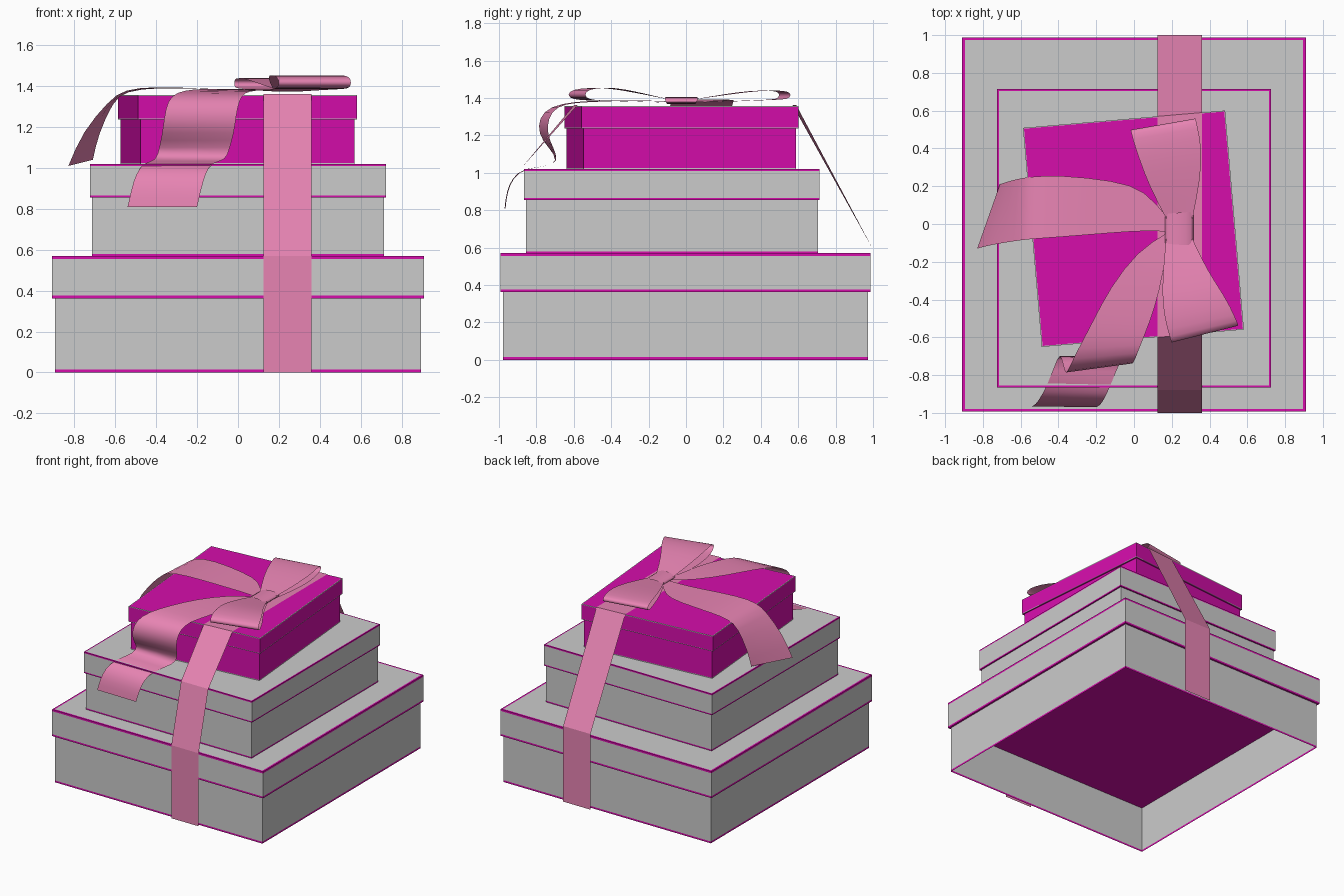
import bpy, bmesh
from math import radians
from mathutils import Matrix

if "Cube" in bpy.data.objects:
    bpy.data.objects.remove(bpy.data.objects["Cube"])


def material(name, rgb):
    m = bpy.data.materials.new(name)
    m.diffuse_color = (*rgb, 1)
    m.use_nodes = True
    m.node_tree.nodes["Principled BSDF"].inputs["Base Color"].default_value = m.diffuse_color
    return m


MAGENTA = material("magenta", (0.67, 0.004, 0.41))
PINK = material("pink", (0.80, 0.23, 0.45))
GREY = None


def finish(name, bm, mats):
    me = bpy.data.meshes.new(name)
    bm.to_mesh(me)
    bm.free()
    for m in mats:
        me.materials.append(m)
    ob = bpy.data.objects.new(name, me)
    bpy.context.collection.objects.link(ob)
    return ob


def rings(name, centre, size, rot, profile, bands, main, trim, bottom=False, top=False):
    """Rectangular shell: profile is (inset, z); bands marks trim (1) or main (0)."""
    bm = bmesh.new()
    loops = []
    for inset, z in profile:
        w, d = size[0] / 2 - inset, size[1] / 2 - inset
        loops.append([bm.verts.new((sx * w, sy * d, z))
                      for sx, sy in ((-1, -1), (1, -1), (1, 1), (-1, 1))])
    for a, b, slot in zip(loops, loops[1:], bands):
        for i in range(4):
            j = (i + 1) % 4
            bm.faces.new((a[i], a[j], b[j], b[i])).material_index = slot
    if bottom:
        bm.faces.new(loops[0][::-1]).material_index = 1 if main is GREY else 0
    if top:
        bm.faces.new(loops[-1]).material_index = 0
    bm.transform(Matrix.Translation((*centre, 0)) @ Matrix.Rotation(radians(rot), 4, 'Z'))
    return finish(name, bm, (main, trim))


def gift_box(name, centre, size, lip, z0, z1, z2, main, trim, t, rot=0):
    # open body with a trim band at its foot
    body = (size[0] - 2 * lip, size[1] - 2 * lip)
    rings(name + "_body", centre, body, rot, [(0, z0), (0, z0 + t), (0, z1)],
          (1, 0), main, trim)
    # lid with trim at both edges and a border on top
    rings(name + "_lid", centre, size, rot,
          [(0, z1), (0, z1 + t), (0, z2 - t), (0, z2), (t, z2)],
          (1, 0, 1, 1), main, trim, bottom=True, top=True)


gift_box("large_box", (0, -0.003), (1.82, 1.98), 0.014, 0, 0.362, 0.57, GREY, MAGENTA, 0.014)
gift_box("medium_box", (0, -0.075), (1.45, 1.58), 0.01, 0.57, 0.855, 1.02, GREY, MAGENTA, 0.01)
gift_box("small_box", (-0.003, -0.025), (1.074, 1.164), 0.012, 1.02, 1.237, 1.357,
         MAGENTA, GREY, 0.005, rot=4.9)


def strip(name, left, right, closed=False, smooth=True):
    """Ribbon surface between two edge lines."""
    bm = bmesh.new()
    a = [bm.verts.new(p) for p in left]
    b = [bm.verts.new(p) for p in right]
    n = len(a)
    for i in range(n if closed else n - 1):
        j = (i + 1) % n
        bm.faces.new((a[i], a[j], b[j], b[i]))
    ob = finish(name, bm, (PINK,))
    if smooth:
        sub = ob.modifiers.new("soften", 'SUBSURF')
        sub.levels = sub.render_levels = 1
        sub.boundary_smooth = 'PRESERVE_CORNERS'
        for p in ob.data.polygons:
            p.use_smooth = True
    return ob


# long ribbon draped front to back over the whole stack
def drape(x, tilt):
    path = [(-1, 0), (-1, 0.57), (-0.88, 1.025), (-0.59 + tilt, 1.361),
            (0.58 + tilt, 1.361), (1, 0.59), (1, 0)]
    return [(x, y, z) for y, z in path]


strip("long_ribbon", drape(0.36, 0.01), drape(0.125, -0.01), smooth=False)


# bow loops: out along the underside, back along the top
def bow_loop(name, left, right, low, high):
    def edge(pts):
        out = [(*p, z) for p, z in zip(pts, low)]
        return out + [(*p, z) for p, z in zip(pts[::-1], high[::-1])]
    strip(name, edge(left), edge(right))


bow_loop("bow_loop_front",
         [(.31, -.08), (.39, -.25), (.48, -.38), (.535, -.49), (.553, -.54)],
         [(.17, -.08), (.15, -.28), (.15, -.44), (.18, -.57), (.20, -.63)],
         (1.375, 1.38, 1.385, 1.387, 1.40), (1.39, 1.43, 1.457, 1.452, 1.435))
bow_loop("bow_loop_back",
         [(.17, .03), (.08, .2), (.025, .35), (-.01, .46), (-.018, .50)],
         [(.31, .03), (.352, .24), (.36, .40), (.335, .52), (.325, .56)],
         (1.375, 1.38, 1.388, 1.39, 1.40), (1.39, 1.42, 1.44, 1.44, 1.43))

# tail hanging over the left side
strip("tail_left",
      [(.18, .03, 1.378), (.06, .18, 1.38), (-.1, .23, 1.385), (-.4, .26, 1.395),
       (-.55, .25, 1.375), (-.61, .24, 1.33), (-.685, .22, 1.16), (-.71, .21, 1.04)],
      [(.18, -.04, 1.378), (.06, -.035, 1.38), (-.1, -.045, 1.385), (-.4, -.07, 1.4),
       (-.56, -.08, 1.385), (-.63, -.09, 1.33), (-.76, -.11, 1.18), (-.83, -.13, 1.01)])

# tail falling over the front, resting on the medium lid
strip("tail_front",
      [(.17, -.05, 1.378), (.02, -.14, 1.385), (-.13, -.34, 1.388), (-.22, -.52, 1.385),
       (-.30, -.67, 1.372), (-.345, -.765, 1.33), (-.36, -.795, 1.25), (-.37, -.77, 1.17),
       (-.385, -.70, 1.10), (-.40, -.69, 1.033), (-.46, -.86, 1.03), (-.50, -.925, .97),
       (-.52, -.955, .90), (-.54, -.965, .81)],
      [(.20, -.09, 1.378), (.16, -.2, 1.385), (.14, -.34, 1.385), (.085, -.52, 1.378),
       (.03, -.65, 1.37), (.005, -.72, 1.33), (-.01, -.745, 1.25), (-.02, -.73, 1.17),
       (-.04, -.69, 1.10), (-.06, -.69, 1.033), (-.13, -.87, 1.03), (-.16, -.93, .97),
       (-.18, -.96, .90), (-.20, -.97, .81)])

# knot wrapped round the middle of the bow
knot = [(.325, .055, 1.375), (.31, .065, 1.396), (.24, .06, 1.408), (.17, .055, 1.396),
        (.15, .045, 1.375), (.24, .05, 1.364)]
strip("bow_knot", knot, [(x, -.05 - y, z) for x, y, z in knot], closed=True)
# close the loop strips' shading seams
for ob in bpy.data.objects:
    ob.data.update()
